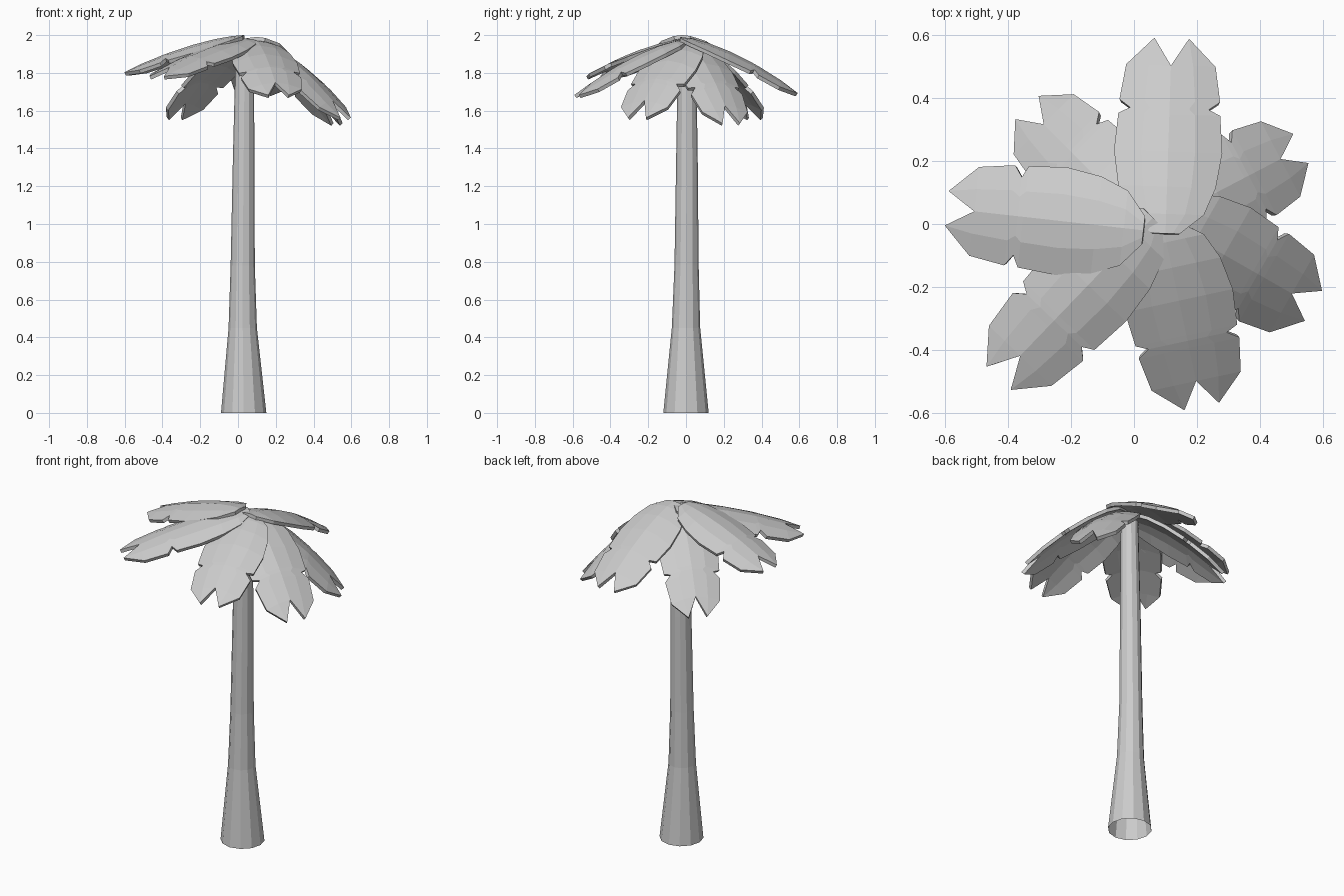
import bpy, bmesh, math
from mathutils import Vector

if "Cube" in bpy.data.objects:
    bpy.data.objects.remove(bpy.data.objects["Cube"])


def make_object(name, bm):
    mesh = bpy.data.meshes.new(name)
    bm.to_mesh(mesh)
    bm.free()
    ob = bpy.data.objects.new(name, mesh)
    bpy.context.collection.objects.link(ob)
    return ob


# Trunk: tapered 12-sided tube, open at the bottom (z, radius, centre x, centre y)
bm = bmesh.new()
SIDES = 12
rings = []
for z, r, cx, cy in [(0, .12, .03, 0), (.45, .075, .025, 0), (.78, .064, .025, .003),
                     (1.35, .057, .03, .005), (1.93, .048, .036, .005)]:
    rings.append([bm.verts.new((cx + r * math.cos(math.tau * i / SIDES),
                                cy + r * math.sin(math.tau * i / SIDES), z))
                  for i in range(SIDES)])
for a, b in zip(rings, rings[1:]):
    for i in range(SIDES):
        j = (i + 1) % SIDES
        bm.faces.new((a[i], a[j], b[j], b[i]))
bm.faces.new(rings[-1])
make_object("trunk", bm)

# Leaf half outline: (fraction along the leaf, half width), with a side notch
OUTLINE = [(0, .045), (.1, .12), (.24, .155), (.42, .172), (.61, .162),
           (.64, .125), (.68, .16), (.86, .142)]


def leaf(name, base, tip, z0, z1, width=1.0):
    base, tip = Vector(base), Vector(tip)
    along = tip - base
    d = along.normalized()
    side = Vector((d.y, -d.x))          # right-hand side of the leaf

    def point(t, w):
        p = base + along * t + side * w * width
        z = z0 + (z1 - z0) * t ** 1.55 - 1.3 * w * w - 0.06 * abs(w)
        return bm.verts.new((p.x, p.y, z))

    bm = bmesh.new()
    spine = [point(t, 0) for t, w in OUTLINE]
    for s in (1, -1):
        mid = [point(t, s * w * .5) for t, w in OUTLINE]
        edge = [point(t, s * w) for t, w in OUTLINE]
        end = point(1, s * .055)        # one of the two tip points
        faces = []
        for k in range(len(OUTLINE) - 1):
            faces.append((spine[k], mid[k], mid[k + 1], spine[k + 1]))
            faces.append((mid[k], edge[k], edge[k + 1], mid[k + 1]))
        faces.append((spine[-1], mid[-1], end))
        faces.append((mid[-1], edge[-1], end))
        for f in faces:
            bm.faces.new(f if s > 0 else f[::-1])
    ob = make_object(name, bm)
    mod = ob.modifiers.new("thickness", 'SOLIDIFY')
    mod.thickness = 0.02
    mod.offset = -1


# Crown of seven drooping leaves
leaf("leaf_north", (.10, -.03), (.12, .59), 1.99, 1.70)
leaf("leaf_west", (.03, -.02), (-.595, .05), 2.0, 1.81)
leaf("leaf_southwest", (.06, .02), (-.43, -.49), 1.985, 1.79, .97)
leaf("leaf_south", (.09, .0), (.215, -.58), 1.975, 1.69, 1.02)
leaf("leaf_southeast", (.08, .02), (.57, -.26), 1.97, 1.57)
leaf("leaf_northeast", (.07, .0), (.53, .24), 1.96, 1.54, .95)
leaf("leaf_northwest", (.04, -.01), (-.34, .37), 1.96, 1.57, .95)
